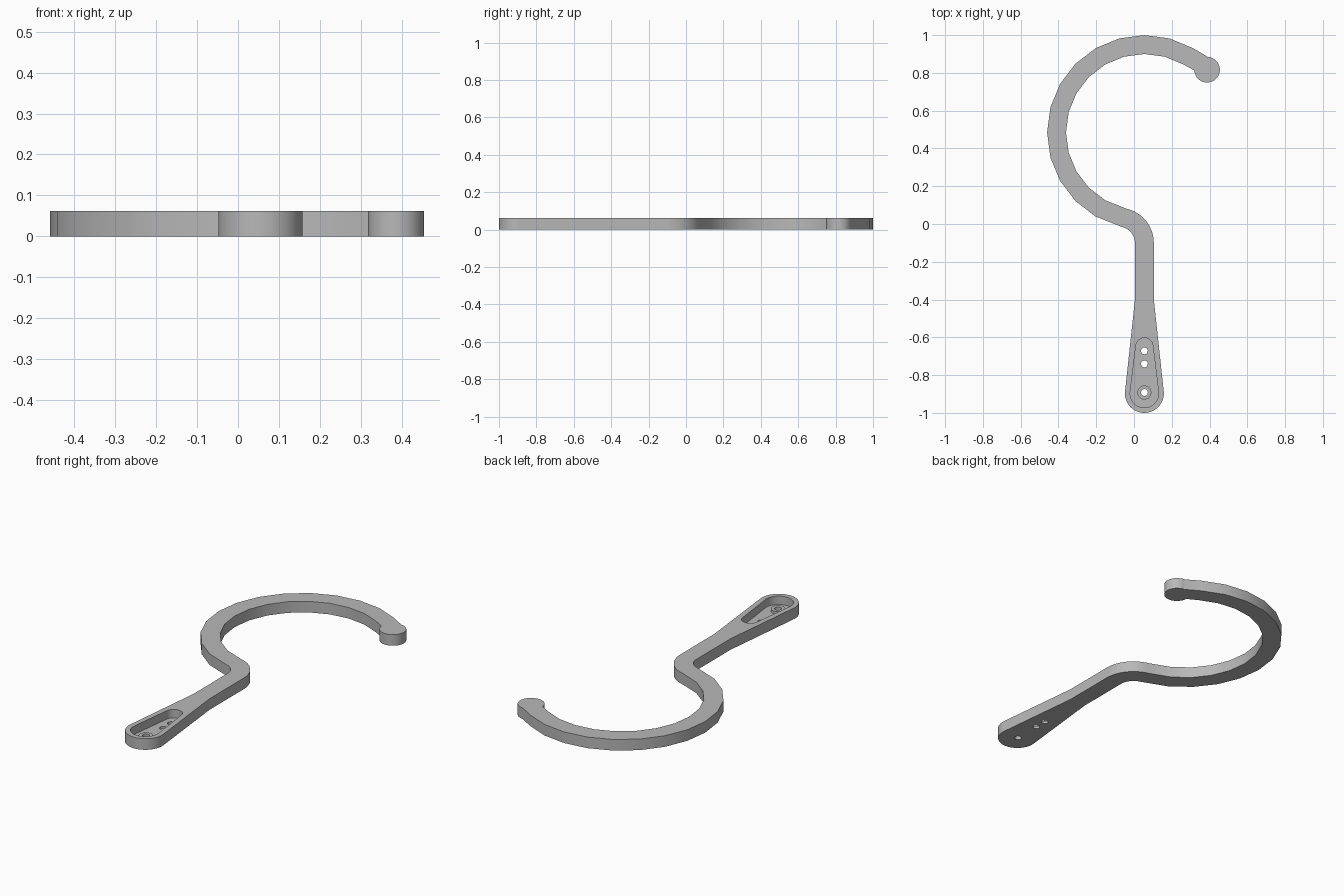
import bpy, bmesh
from math import radians, sin, cos, atan2, degrees, hypot, asin

if "Cube" in bpy.data.objects:
    bpy.data.objects.remove(bpy.data.objects["Cube"])

AXIS = 0.055            # x of the shaft and of the ring centre
HEIGHT = 0.062
FLOOR = 0.015           # thickness left under the recess
HALF = 0.05             # half width of the bar
RING_Y, RING_R = 0.485, 0.465
BEND_Y = -0.1           # where the bend meets the straight shaft
TAPER_Y = -0.4
END_Y, END_R = -0.897, 0.103

grey = bpy.data.materials.new("plain grey")
grey.use_nodes = True
colour = (0.48, 0.48, 0.48, 1)
grey.diffuse_color = colour
grey.node_tree.nodes["Principled BSDF"].inputs["Base Color"].default_value = colour


def arc(x, y, r, start, end, steps):
    angles = [radians(start + (end - start) * i / steps) for i in range(steps + 1)]
    return [(x + r * cos(a), y + r * sin(a)) for a in angles]


def prism(name, points, z0, z1):
    bm = bmesh.new()
    face = bm.faces.new([bm.verts.new((x, y, z0)) for x, y in points])
    top = bmesh.ops.extrude_face_region(bm, geom=[face])["geom"]
    bmesh.ops.translate(bm, vec=(0, 0, z1 - z0),
                        verts=[v for v in top if isinstance(v, bmesh.types.BMVert)])
    bmesh.ops.recalc_face_normals(bm, faces=bm.faces)
    mesh = bpy.data.meshes.new(name)
    bm.to_mesh(mesh)
    bm.free()
    mesh.materials.append(grey)
    obj = bpy.data.objects.new(name, mesh)
    bpy.context.collection.objects.link(obj)
    return obj


def combine(body, other, operation):
    mod = body.modifiers.new(other.name, "BOOLEAN")
    mod.object, mod.operation, mod.solver = other, operation, "EXACT"
    bpy.context.view_layer.objects.active = body
    bpy.ops.object.modifier_apply(modifier=mod.name)
    bpy.data.objects.remove(other)


# Bend radius that is tangent to both the ring and the shaft
drop = RING_Y - BEND_Y
bend_r = (drop ** 2 - RING_R ** 2) / (2 * RING_R)
join = degrees(atan2(drop, bend_r))


def side(s):
    """One edge of the bar from the hook end to the taper; s = 1 is the outer edge."""
    edge = RING_R + s * HALF
    return (arc(AXIS, RING_Y, edge, 60, 240, 12)
            + arc(AXIS, RING_Y, edge, 180 + join, 180 + join, 1)[:1]
            + arc(AXIS - bend_r, BEND_Y, bend_r - s * HALF, join, 0, 12)[1:]
            + [(AXIS - s * HALF, TAPER_Y)])


# Hook outline: outer edge, handle end, inner edge, round tip
tilt = degrees(asin((END_R - HALF) / (TAPER_Y - END_Y)))
tip_x, tip_y = (AXIS + RING_R * cos(radians(45)) + 0.003,
                RING_Y + RING_R * sin(radians(45)) + 0.003)
outline = (side(1)
           + arc(AXIS, END_Y, END_R, 180 - tilt, 360 + tilt, 32)
           + side(-1)[::-1]
           + arc(tip_x, tip_y, 0.068, -177, 87, 28))
hook = prism("hook", outline, 0, HEIGHT)

# Tapered recess in the handle end
top_y, top_r, low_r = -0.648, 0.045, 0.0755
lean = degrees(asin((low_r - top_r) / hypot(0, top_y - END_Y)))
recess = (arc(AXIS, END_Y, low_r, 180 - lean, 360 + lean, 32)
          + arc(AXIS, top_y, top_r, lean, 180 - lean, 20))
combine(hook, prism("recess_cutter", recess, FLOOR, HEIGHT + 0.1), "DIFFERENCE")

# Raised boss around the pivot hole
boss = arc(AXIS, END_Y + 0.005, 0.037, 0, 360, 24)[:-1]
combine(hook, prism("boss", boss, FLOOR / 2, FLOOR * 2), "UNION")

# Through holes
for y in (END_Y + 0.005, -0.741, -0.672):
    hole = arc(AXIS, y, 0.018, 0, 360, 20)[:-1]
    combine(hook, prism("hole_cutter", hole, -0.1, 0.1), "DIFFERENCE")

bpy.ops.object.select_all(action="DESELECT")
hook.select_set(True)
bpy.context.view_layer.objects.active = hook
bpy.ops.object.shade_smooth_by_angle(angle=radians(30))
